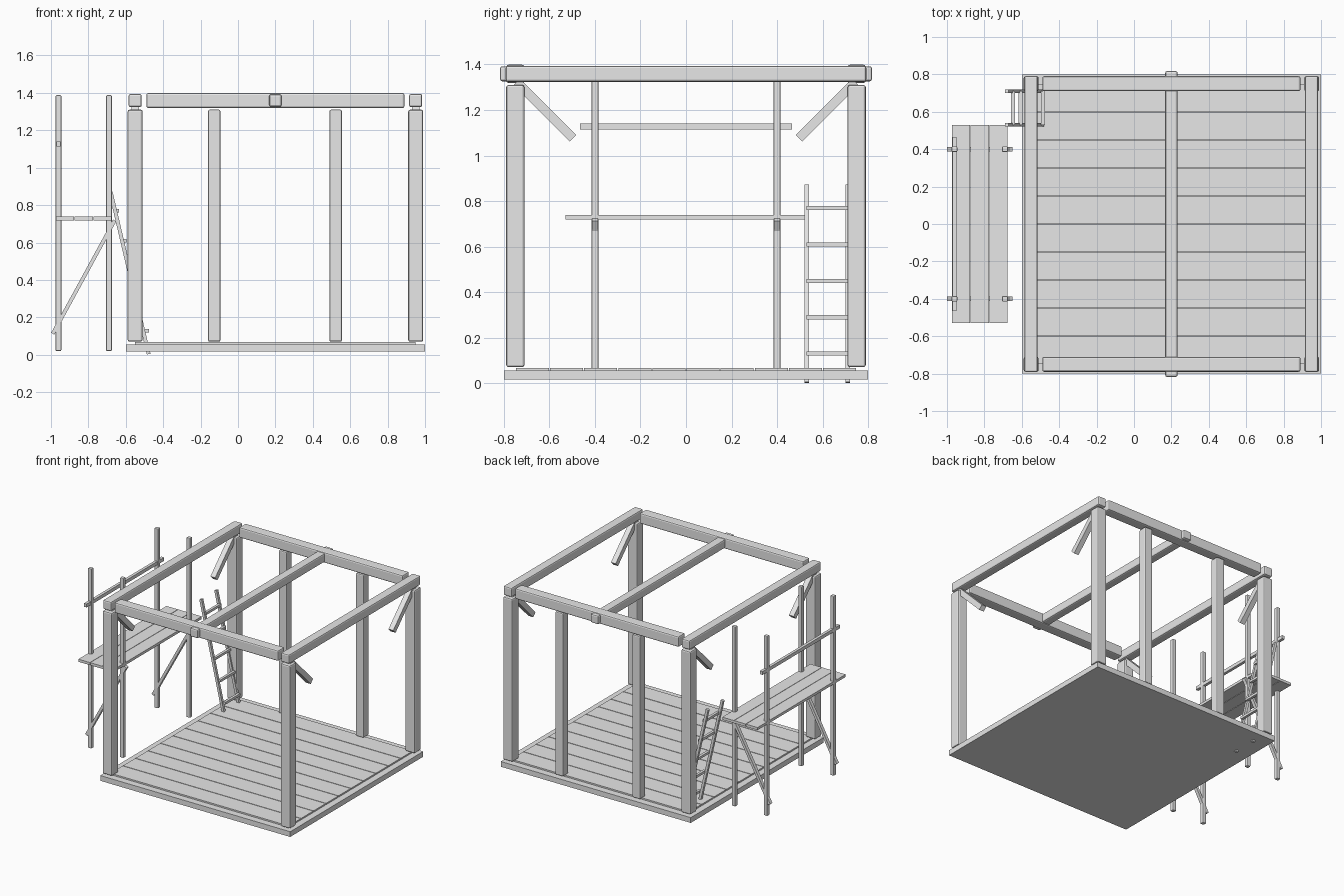
import bpy, math

if "Cube" in bpy.data.objects:
    bpy.data.objects.remove(bpy.data.objects["Cube"])

wood = bpy.data.materials.new("plain_grey")
wood.diffuse_color = (0.8, 0.8, 0.8, 1)
wood.use_nodes = True
wood.node_tree.nodes["Principled BSDF"].inputs["Base Color"].default_value = wood.diffuse_color


def box(name, center, size, tilt_x=0.0, tilt_y=0.0, bevel=0.0):
    """Beam or board, optionally tilted, with rounded edges if bevel > 0."""
    bpy.ops.mesh.primitive_cube_add(size=1, location=center)
    ob = bpy.context.object
    ob.name = name
    ob.scale = size
    bpy.ops.object.transform_apply(location=False, rotation=False, scale=True)
    ob.rotation_euler = (tilt_x, tilt_y, 0)
    ob.data.materials.append(wood)
    if bevel:
        mod = ob.modifiers.new("rounded_edges", 'BEVEL')
        mod.width = bevel
        mod.segments = 2
    return ob


CX = 0.2          # centre of the house frame
HALF = 0.75       # half spacing of the corner posts
BEAM_Z = 1.359

# Foundation and floor boards
box("foundation", (CX, 0, 0.036), (1.6, 1.6, 0.04))
for i in range(10):
    box("floor_board", (CX, -0.675 + 0.15 * i, 0.061), (1.5, 0.145, 0.012))

# Corner posts, knee braces and perimeter beams
for sx in (-1, 1):
    x = CX + sx * HALF
    for sy in (-1, 1):
        box("corner_post", (x, sy * HALF, 0.69), (0.08, 0.08, 1.24), bevel=0.01)
        box("knee_brace", (x, sy * 0.62, 1.2), (0.04, 0.04, 0.35),
            tilt_x=-sy * math.pi / 4)
    box("side_beam", (x, 0, BEAM_Z), (0.07, 1.585, 0.07), bevel=0.01)
for sy in (-1, 1):
    box("end_beam", (CX, sy * HALF, BEAM_Z), (1.38, 0.08, 0.08), bevel=0.01)
box("centre_beam", (CX, 0, BEAM_Z), (0.066, 1.635, 0.066), bevel=0.01)

# Studs in the back wall
for x in (-0.127, 0.522):
    box("back_stud", (x, HALF, 0.69), (0.066, 0.066, 1.24), bevel=0.008)

# Scaffold: poles, diagonal braces, deck and guard rail
for y in (-0.4, 0.4):
    for x in (-0.96, -0.69):
        box("scaffold_pole", (x, y, 0.704), (0.03, 0.03, 1.368), bevel=0.005)
    box("scaffold_brace", (-0.825, y, 0.415), (0.02, 0.026, 0.69), tilt_y=0.5)
for x in (-0.925, -0.825, -0.725):
    box("scaffold_plank", (x, 0, 0.729), (0.097, 1.06, 0.02))
box("guard_rail", (-0.96, 0, 1.127), (0.022, 0.93, 0.026))

# Ladder leaning against the scaffold
for y in (0.53, 0.71):
    box("ladder_rail", (-0.579, y, 0.4365), (0.02, 0.02, 0.89), tilt_y=-0.23)
for i in range(5):
    z = 0.129 + 0.16 * i
    box("ladder_rung", (-0.564 - 0.25 * (z - 0.4365), 0.62, z), (0.02, 0.18, 0.018))
